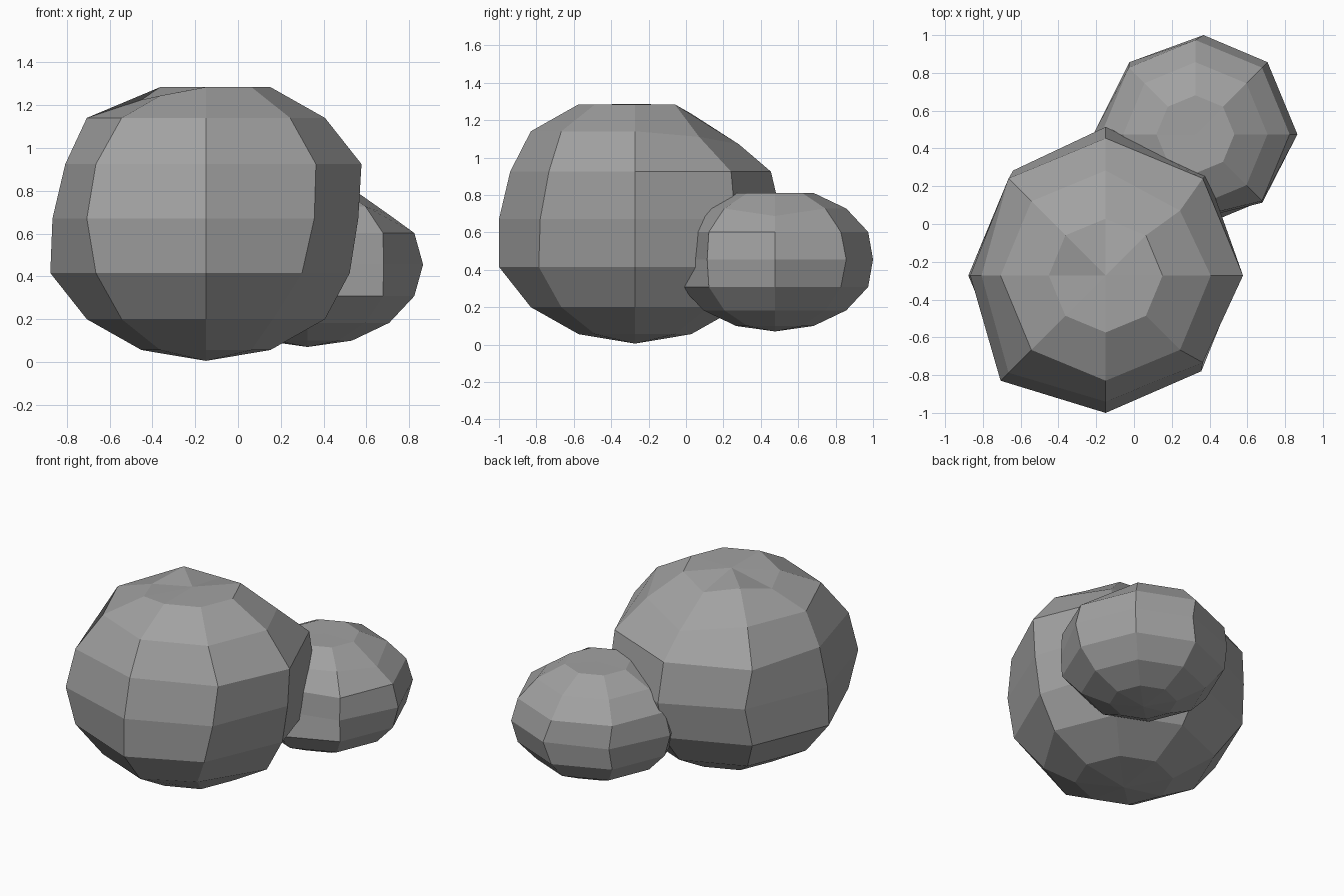
import bpy, bmesh
from math import sin, cos, pi
from mathutils import Vector

if "Cube" in bpy.data.objects:
    bpy.data.objects.remove(bpy.data.objects["Cube"], do_unlink=True)

stone = bpy.data.materials.new("stone_grey")
stone.use_nodes = True
grey = (0.36, 0.36, 0.36, 1)
stone.diffuse_color = grey
stone.node_tree.nodes["Principled BSDF"].inputs["Base Color"].default_value = grey

SEGMENTS = RINGS = 8
# compass headings of the meridians, counted from +x
E, NE, N, NW, W, SW, S, SE = range(SEGMENTS)


def boulder(name, centre, radius, half_height, pole_dent, dents):
    """Squashed eight-sided ball with a few vertices knocked in."""
    def point(ring, seg):
        lat, lon = pi * ring / RINGS, 2 * pi * seg / SEGMENTS
        return Vector((radius * sin(lat) * cos(lon),
                       radius * sin(lat) * sin(lon),
                       half_height * cos(lat)))

    bm = bmesh.new()
    bmesh.ops.create_uvsphere(bm, u_segments=SEGMENTS, v_segments=RINGS, radius=1)
    for v in bm.verts:
        v.co = Vector((v.co.x * radius, v.co.y * radius, v.co.z * half_height))
    verts = list(bm.verts)
    moves = [(point(ring, seg), Vector(offset)) for (ring, seg), offset in dents.items()]
    moves.append((point(0, 0), Vector((0, 0, -pole_dent))))
    picked = [(min(verts, key=lambda v: (v.co - p).length), off) for p, off in moves]
    for v, off in picked:
        v.co += off
    mesh = bpy.data.meshes.new(name)
    bm.to_mesh(mesh)
    bm.free()
    mesh.materials.append(stone)
    obj = bpy.data.objects.new(name, mesh)
    obj.location = centre
    bpy.context.collection.objects.link(obj)
    return obj


# Large boulder, chipped on top and around the belly
boulder("large_boulder", (-0.15, -0.273, 0.67), 0.787, 0.665, 0.05, {
    (1, N): (0, 0, -0.05), (1, W): (0, 0, -0.06), (1, SW): (0, 0, -0.04),
    (2, N): (0, 0, -0.07), (2, NE): (0, -0.05, -0.03),
    (3, W): (0.07, 0, 0), (3, S): (0, 0.06, 0), (3, SE): (0, 0.054, 0),
    (4, W): (0.07, 0, 0), (4, E): (-0.075, 0, 0), (4, S): (0, 0.06, 0),
    (4, SE): (-0.05, 0.05, 0), (4, NW): (0.067, 0, 0), (4, NE): (-0.02, -0.02, 0),
    (5, E): (-0.055, 0, 0), (5, SE): (-0.065, 0, 0), (6, SE): (-0.08, 0, 0),
})

# Small boulder tucked against its back left
boulder("small_boulder", (0.325, 0.475, 0.455), 0.54, 0.385, 0.03, {
    (2, E): (0, 0, -0.04),
    (3, S): (0, 0.06, 0), (4, S): (0, 0.09, 0),
    (4, SE): (-0.027, 0.02, 0), (4, N): (0.043, -0.015, 0), (4, NW): (0.033, 0, 0),
})
